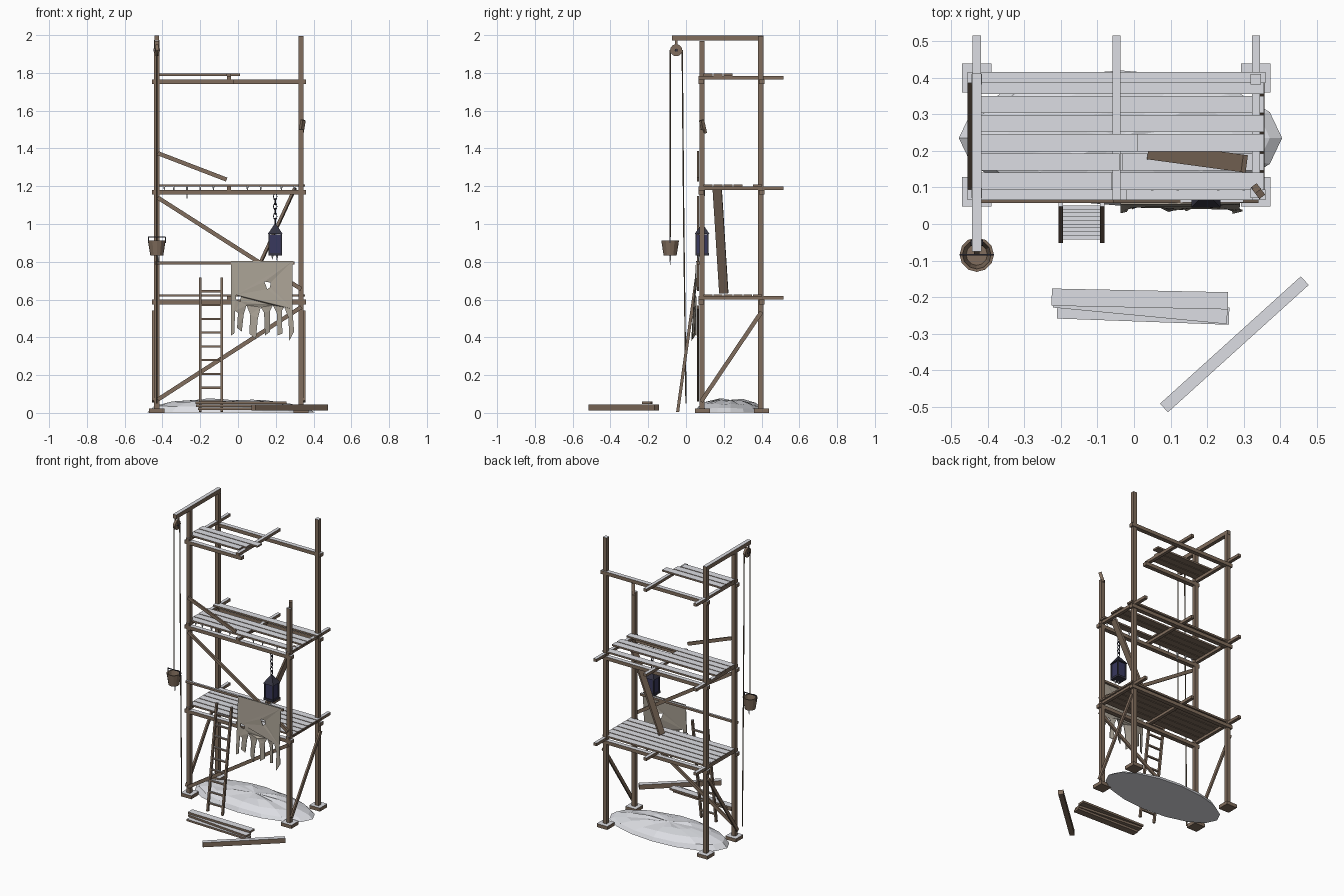
import bpy, bmesh, math, random
from mathutils import Vector, Matrix

if "Cube" in bpy.data.objects:
    bpy.data.objects.remove(bpy.data.objects["Cube"])

random.seed(4)


def material(name, rgb):
    m = bpy.data.materials.new(name)
    m.diffuse_color = (*rgb, 1)
    m.use_nodes = True
    m.node_tree.nodes["Principled BSDF"].inputs["Base Color"].default_value = m.diffuse_color
    return m


WOOD = material("old_wood", (0.22, 0.155, 0.11))
SNOW = material("snow", (0.72, 0.73, 0.77))
CLOTH = material("canvas", (0.40, 0.36, 0.30))
IRON = material("dark_iron", (0.035, 0.035, 0.055))
GLASS = material("dark_glass", (0.04, 0.04, 0.11))
ROPE = material("rope", (0.16, 0.12, 0.08))


def finish(name, bm, mat, snow=False):
    bmesh.ops.recalc_face_normals(bm, faces=bm.faces)
    me = bpy.data.meshes.new(name)
    me.materials.append(mat)
    if snow:  # snow lies on the upward faces
        me.materials.append(SNOW)
        for f in bm.faces:
            f.material_index = int(f.normal.z > 0.97)
    bm.to_mesh(me)
    bm.free()
    ob = bpy.data.objects.new(name, me)
    bpy.context.collection.objects.link(ob)
    return ob


def frame(a, b):
    d = (b - a).normalized()
    side = d.cross(Vector((0, 0, 1)))
    side = side.normalized() if side.length > 1e-4 else Vector((0, 1, 0))
    up = side.cross(d)
    return Matrix((d, side, up)).transposed().to_4x4()


def bar(name, a, b, w, h, mat=WOOD, snow=True):
    a, b = Vector(a), Vector(b)
    bm = bmesh.new()
    mx = Matrix.Translation((a + b) / 2) @ frame(a, b) @ Matrix.Diagonal(((b - a).length, w, h, 1))
    bmesh.ops.create_cube(bm, size=1, matrix=mx)
    return finish(name, bm, mat, snow)


def cone(name, loc, r1, r2, depth, n, mat, rot=None, snow=False):
    bm = bmesh.new()
    mx = Matrix.Translation(loc) @ (rot or Matrix())
    bmesh.ops.create_cone(bm, cap_ends=True, segments=n, radius1=r1, radius2=r2, depth=depth, matrix=mx)
    return finish(name, bm, mat, snow)


def rope(name, pts, r):
    cu = bpy.data.curves.new(name, 'CURVE')
    cu.dimensions = '3D'
    cu.bevel_depth, cu.bevel_resolution = r, 1
    s = cu.splines.new('POLY')
    s.points.add(len(pts) - 1)
    for p, c in zip(s.points, pts):
        p.co = (*c, 1)
    cu.materials.append(ROPE)
    bpy.context.collection.objects.link(bpy.data.objects.new(name, cu))


def icicle(x, y, top, length):
    cone("icicle", (x, y, top - length / 2), 0.001, 0.006, length, 5, SNOW)


XL, XR, YF, YB = -0.43, 0.333, 0.085, 0.396

# Posts on base pads; the front right one is snapped
for x, y, top in ((XL, YF, 1.97), (XL, YB, 1.97), (XR, YB, 1.995), (XR, YF, 1.50)):
    bar("post", (x, y, 0.02), (x, y, top), 0.028, 0.028)
    bar("base_pad", (x - 0.04, y + 0.003, 0.012), (x + 0.04, y + 0.003, 0.012), 0.08, 0.024)
bar("snapped_post_end", (XR, 0.098, 1.48), (XR + 0.012, 0.082, 1.55), 0.02, 0.02)

# Ledgers along the length and putlogs across
for z in (0.587, 1.167, 1.752):
    high = z > 1.5
    bar("front_ledger", (-0.455, 0.08, z), (-0.02 if high else 0.36, 0.08, z), 0.03, 0.024)
    bar("back_ledger", (-0.455, 0.401, z), (0.36, 0.401, z), 0.03, 0.024)
    for x in (XL, -0.048) if high else (XL, -0.048, XR):
        bar("putlog", (x, 0.065, z + 0.022), (x, 0.515, z + 0.022), 0.022, 0.02)

# Deck planks: full, broken and nearly gone
decks = ((0.622, {0: 0.355, 1: 0.355, 2: 0.355, 3: 0.355, 4: 0.355, 5: 0.355}),
         (1.204, {0: 0.355, 1: -0.03, 2: 0.355, 3: 0.355, 5: 0.355}),
         (1.790, {0: -0.06, 1: -0.04, 2: 0.01}))
for z, rows in decks:
    for row, end in rows.items():
        y = 0.117 + 0.0525 * row
        bar("deck_plank", (-0.44, y, z), (end, y, z), 0.047, 0.012)
bar("fallen_plank", (0.302, 0.165, 1.19), (0.045, 0.20, 0.635), 0.048, 0.014)

# Braces and guard rail
for name, a, b in (("lower_brace", (-0.425, 0.064, 0.07), (0.335, 0.064, 0.56)),
                   ("middle_brace", (-0.425, 0.064, 1.14), (0.335, 0.064, 0.655)),
                   ("broken_brace", (-0.425, 0.064, 1.375), (-0.06, 0.064, 1.235)),
                   ("left_side_brace", (-0.449, 0.08, 0.06), (-0.449, 0.40, 0.535)),
                   ("right_side_brace", (0.351, 0.08, 0.06), (0.351, 0.40, 0.535))):
    bar(name, a, b, 0.012, 0.022)
bar("guard_rail", (-0.44, 0.066, 0.793), (0.3, 0.066, 0.793), 0.014, 0.016)

# Hoist beam, pulley wheel, ropes
bar("hoist_beam", (XL, -0.075, 1.985), (XL, 0.411, 1.985), 0.026, 0.028)
turn = Matrix.Rotation(math.pi / 2, 4, 'Y')
cone("pulley_wheel", (XL, -0.052, 1.92), 0.032, 0.032, 0.016, 14, WOOD, turn)
cone("pulley_axle", (XL, -0.052, 1.92), 0.008, 0.008, 0.034, 8, IRON, turn)
for s in (-1, 1):
    bar("pulley_cheek", (XL + s * 0.012, -0.052, 1.905), (XL + s * 0.012, -0.052, 1.975), 0.014, 0.005)
rope("bucket_rope", [(XL, -0.084, 0.93), (XL, -0.084, 1.92)], 0.004)
rope("haul_rope", [(XL, -0.02, 1.92), (XL, -0.012, 1.0), (XL, 0.0, 0.05)], 0.004)

# Bucket: open tapered shell with hoop and handle
bm = bmesh.new()
rings = []
for r, z in ((0.034, 0.832), (0.047, 0.912), (0.039, 0.912), (0.029, 0.842)):
    rings.append([bm.verts.new((XL + r * math.cos(k * math.pi / 6), -0.084 + r * math.sin(k * math.pi / 6), z))
                  for k in range(12)])
for lo, hi in zip(rings, rings[1:]):
    for k in range(12):
        bm.faces.new((lo[k], lo[(k + 1) % 12], hi[(k + 1) % 12], hi[k]))
bm.faces.new(rings[0])
bm.faces.new(rings[-1])
finish("bucket", bm, WOOD)
bar("bucket_handle", (XL - 0.047, -0.084, 0.932), (XL + 0.047, -0.084, 0.932), 0.005, 0.005, IRON, False)
for s in (-1, 1):
    bar("handle_side", (XL + s * 0.045, -0.084, 0.90), (XL + s * 0.045, -0.084, 0.932), 0.005, 0.005, IRON, False)
icicle(XL + 0.008, -0.084, 0.834, 0.05)

# Lantern hanging on a chain
LX, LY = 0.197, 0.085
for i in range(6):
    bpy.ops.mesh.primitive_torus_add(location=(LX, LY, 1.145 - i * 0.026), major_segments=10, minor_segments=5,
                                     major_radius=0.012, minor_radius=0.003,
                                     rotation=(math.pi / 2, 0, (i % 2) * math.pi / 2))
    link = bpy.context.object
    link.name = "chain_link"
    link.scale = (0.75, 1.4, 1)
    link.data.materials.append(IRON)
quarter = Matrix.Rotation(math.pi / 4, 4, 'Z')
cone("lantern_roof", (LX, LY, 0.972), 0.056, 0.008, 0.05, 4, IRON, quarter)
cone("lantern_glass", (LX, LY, 0.895), 0.042, 0.042, 0.10, 4, GLASS, quarter)
bar("lantern_base", (LX - 0.036, LY, 0.84), (LX + 0.036, LY, 0.84), 0.072, 0.014, IRON, False)
for sx in (-1, 1):
    for sy in (-1, 1):
        x, y = LX + sx * 0.031, LY + sy * 0.031
        bar("lantern_corner", (x, y, 0.84), (x, y, 0.95), 0.008, 0.008, IRON, False)
icicle(LX + 0.01, LY - 0.02, 0.834, 0.03)
icicle(LX - 0.015, LY - 0.02, 0.834, 0.022)

# Ragged canvas with holes, gently billowed
outline = [(-.037, .805), (.29, .805), (.288, .55), (.297, .43), (.27, .38), (.268, .50), (.245, .56), (.232, .54),
           (.235, .42), (.21, .41), (.205, .53), (.185, .57), (.17, .54), (.17, .43), (.143, .41), (.138, .53),
           (.12, .56), (.105, .50), (.095, .39), (.06, .42), (.065, .52), (.045, .57), (.03, .52), (.02, .43),
           (-.005, .45), (.0, .53), (-.015, .54), (-.02, .42), (-.037, .41)]
holes = [[(.14, .695), (.172, .69), (.17, .665), (.155, .655)], [(-.012, .625), (.015, .615), (.012, .59), (-.01, .6)]]
cu = bpy.data.curves.new("canvas_profile", 'CURVE')
cu.dimensions, cu.fill_mode = '2D', 'BOTH'
cu.extrude = 0.002
for loop in [outline] + holes:
    s = cu.splines.new('POLY')
    s.points.add(len(loop) - 1)
    s.use_cyclic_u = True
    for p, (x, z) in zip(s.points, loop):
        p.co = (x, z, 0, 1)
tmp = bpy.data.objects.new("canvas_profile", cu)
bpy.context.collection.objects.link(tmp)
bpy.context.view_layer.update()
me = bpy.data.meshes.new_from_object(tmp.evaluated_get(bpy.context.evaluated_depsgraph_get()))
bpy.data.objects.remove(tmp)
bm = bmesh.new()
bm.from_mesh(me)
for v in bm.verts:
    x, z, t = v.co
    drop = 0.805 - z
    v.co = (x, 0.055 - t - drop * 0.03 + 0.03 * drop * math.sin(x * 40), z)
finish("torn_canvas", bm, CLOTH)

# Ladder leaning on the first deck
def lean(z):
    return -0.045 + 0.14 * z


for x in (-0.2, -0.087):
    bar("ladder_rail", (x, lean(0.005), 0.005), (x, lean(0.715), 0.715), 0.013, 0.016)
for i in range(9):
    z = 0.06 + 0.073 * i
    bar("ladder_rung", (-0.2, lean(z), z), (-0.087, lean(z), z), 0.011, 0.011)

# Low snow mound under the scaffold
bm = bmesh.new()
bmesh.ops.create_uvsphere(bm, u_segments=16, v_segments=8, radius=1)
bmesh.ops.bisect_plane(bm, geom=bm.verts[:] + bm.edges[:] + bm.faces[:], plane_co=(0, 0, 0),
                       plane_no=(0, 0, -1), clear_outer=True)
bmesh.ops.holes_fill(bm, edges=[e for e in bm.edges if e.is_boundary])
for v in bm.verts:
    k = random.uniform(0.85, 1.1) * (0.072 - 0.015 * v.co.x)
    v.co = (-0.037 + 0.442 * v.co.x, 0.235 + 0.185 * v.co.y, 0.003 + k * max(v.co.z, 0))
finish("snow_mound", bm, SNOW)

# Loose timber on the ground
for z, x0, y0, x1, y1 in ((0.022, -0.21, -0.235, 0.26, -0.252), (0.038, -0.22, -0.205, 0.255, -0.25),
                          (0.054, -0.225, -0.2, 0.257, -0.21)):
    bar("stacked_plank", (x0, y0, z), (x1, y1, z), 0.047, 0.014)
bar("loose_beam", (0.082, -0.503, 0.029), (0.467, -0.155, 0.029), 0.032, 0.032)

# Icicles along the second deck
for x in (-0.39, -0.34, -0.27, -0.2, -0.13, 0.05, 0.12, 0.23, 0.3):
    icicle(x, 0.097, 1.2, 0.07 if x == -0.27 else random.uniform(0.02, 0.035))
